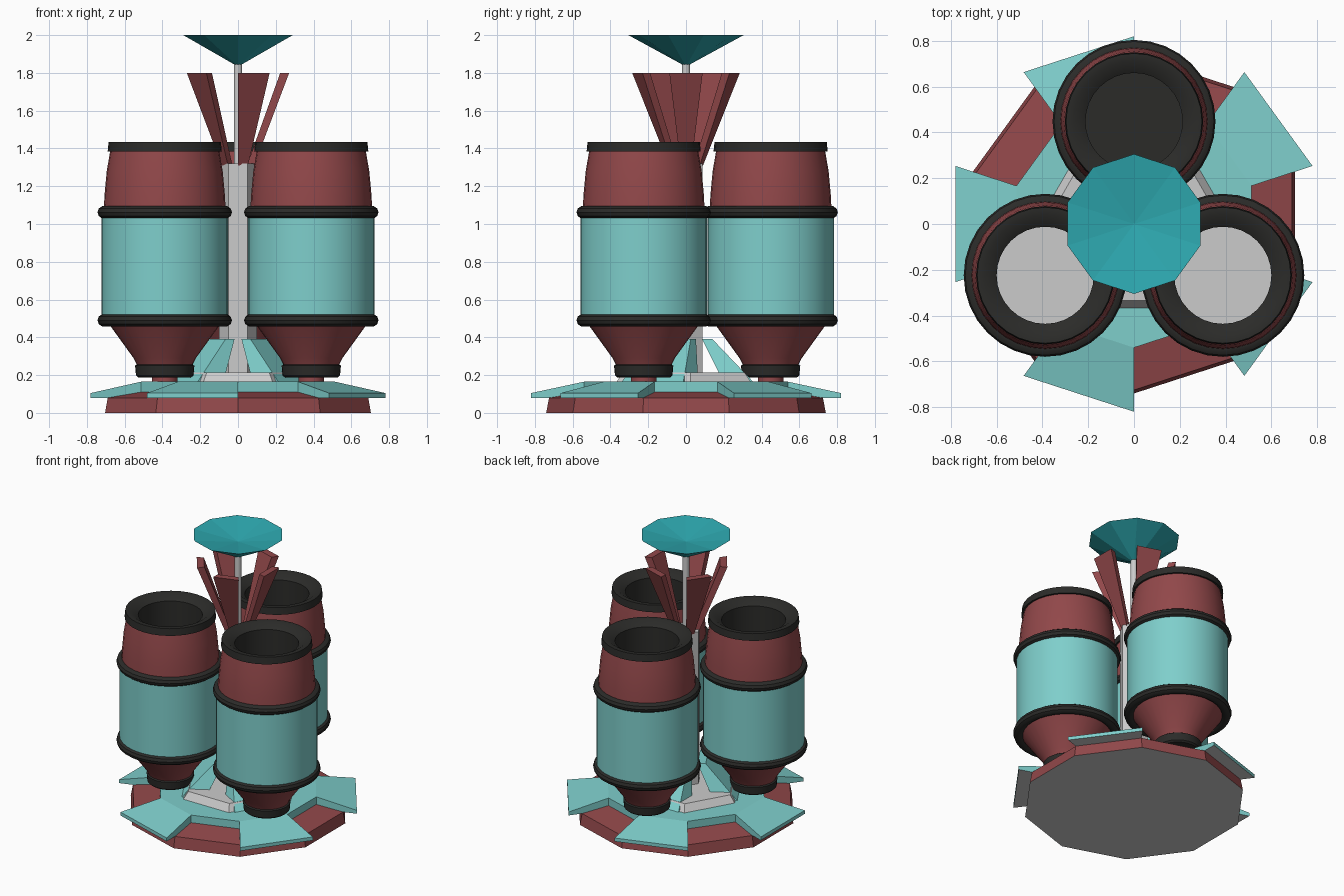
import bpy, bmesh
from math import sin, cos, radians, pi

if "Cube" in bpy.data.objects:
    bpy.data.objects.remove(bpy.data.objects["Cube"])


def material(name, rgb):
    m = bpy.data.materials.new(name)
    m.diffuse_color = (*rgb, 1)
    m.use_nodes = True
    m.node_tree.nodes["Principled BSDF"].inputs["Base Color"].default_value = m.diffuse_color
    return m


RED = material("dull_red", (0.285, 0.064, 0.068))
CYAN = material("pale_cyan", (0.21, 0.62, 0.60))
TEAL = material("deep_teal", (0.027, 0.40, 0.44))
BLACK = material("black_rubber", (0.024, 0.024, 0.022))


def polar(r, deg, z, side=0.0):
    """Point at distance r along an angle, shifted sideways by side."""
    a = radians(deg)
    return (r * cos(a) - side * sin(a), r * sin(a) + side * cos(a), z)


def loft(bm, rings, caps=True, closed=False):
    """Skin a list of equal-length point rings."""
    vs = [[bm.verts.new(p) for p in ring] for ring in rings]
    n = len(vs[0])
    pairs = list(zip(vs, vs[1:])) + ([(vs[-1], vs[0])] if closed else [])
    for a, b in pairs:
        for i in range(n):
            j = (i + 1) % n
            bm.faces.new((a[i], a[j], b[j], b[i]))
    if caps and not closed:
        bm.faces.new(vs[0])
        bm.faces.new(vs[-1])


def finish(name, bm, mat=None, smooth=False, grey_below=False):
    bmesh.ops.recalc_face_normals(bm, faces=bm.faces)
    me = bpy.data.meshes.new(name)
    if mat:
        me.materials.append(mat)
    if grey_below:  # undersides are left uncoloured
        me.materials.append(None)
        for f in bm.faces:
            f.normal_update()
            if f.normal.z < -0.9:
                f.material_index = 1
    bm.to_mesh(me)
    bm.free()
    ob = bpy.data.objects.new(name, me)
    bpy.context.collection.objects.link(ob)
    if smooth:
        bpy.ops.object.select_all(action='DESELECT')
        ob.select_set(True)
        bpy.context.view_layer.objects.active = ob
        bpy.ops.object.shade_smooth_by_angle(angle=radians(35))
    return ob


def lathe(name, profile, n, mat=None, at=(0, 0), start=-90, smooth=False, caps=True,
          closed=False, grey_below=False):
    bm = bmesh.new()
    rings = []
    for r, z in profile:
        pts = [polar(r, start + 360 * i / n, z) for i in range(n)]
        rings.append([(x + at[0], y + at[1], z) for x, y, z in pts])
    loft(bm, rings, caps, closed)
    return finish(name, bm, mat, smooth, grey_below)


def five_segments(name, profile, start, mat, grey_below=False):
    """Profile swept over every second side of a decagon."""
    bm = bmesh.new()
    for k in range(5):
        loft(bm, [[polar(r, a + 72 * k, z) for r, z in profile] for a in (start, start + 36)])
    return finish(name, bm, mat, grey_below=grey_below)


# Ten-sided base and deck with flared flaps
lathe("base", [(0.74, 0), (0.725, 0.08), (0.54, 0.11)], 10, RED, grey_below=True)
lathe("deck", [(0.54, 0.09), (0.54, 0.165)], 10, CYAN)
five_segments("deck_flaps", [(0.5, 0.08), (0.54, 0.165), (0.82, 0.105), (0.82, 0.08)],
              234, CYAN, grey_below=True)

# Grey six-sided foot and column
bm = bmesh.new()
loft(bm, [[polar(d, a, z, s) for a in (30, 150, 270) for s in (-w, w)]
          for d, w, z in ((0.37, 0.185, 0.16), (0.335, 0.165, 0.215))])
finish("column_foot", bm)
lathe("column", [(0.1, 0.2), (0.1, 1.32)], 6, start=0)
lathe("mast", [(0.022, 1.3), (0.022, 1.87)], 12, smooth=True)

# Sloped buttresses behind each canister
bm = bmesh.new()
for a in (90, 210, 330):
    loft(bm, [[polar(d, a, z, s) for d, s in ((o, -w), (o, w), (i, w), (i, -w))]
              for o, i, w, z in ((0.36, 0.2, 0.19, 0.16), (0.14, 0.085, 0.11, 0.39))])
finish("buttresses", bm, CYAN)

# Flared blades and dish on top
five_segments("top_blades", [(0.05, 1.31), (0.09, 1.31), (0.285, 1.8), (0.235, 1.8)], 270, RED)
lathe("dish", [(0.012, 1.84), (0.305, 2.0), (0.004, 1.95)], 10, TEAL)

# Three canisters
for label, a in (("back", 90), ("left", 210), ("right", 330)):
    c = polar(0.448, a, 0)[:2]

    def part(name, profile, mat, **kw):
        lathe(f"{label}_{name}", profile, 32, mat, at=c, smooth=True, **kw)

    part("stub", [(0.068, 0.15), (0.068, 0.21)], RED)
    part("nozzle_ring", [(0.14, 0.188), (0.152, 0.198), (0.157, 0.25), (0.145, 0.258)], BLACK)
    part("lower_cone", [(0.145, 0.25), (0.165, 0.29), (0.295, 0.47)], RED)
    part("drum", [(0.335, 0.49), (0.335, 1.06)], CYAN)
    part("upper_shell", [(0.323, 1.06), (0.319, 1.15), (0.307, 1.28), (0.287, 1.395)],
         RED, caps=False)
    part("mouth_ring", [(0.28, 1.385), (0.302, 1.385), (0.297, 1.435), (0.265, 1.435),
                        (0.212, 1.40), (0.212, 1.07), (0.235, 1.07)], BLACK, closed=True)
    part("mouth_floor", [(0.22, 1.07), (0.22, 1.08)], BLACK if label == "back" else None)
    for level, z in (("lower", 0.49), ("upper", 1.062)):
        part(f"{level}_band", [(0.32 + 0.036 * cos(t * pi / 5), z + 0.034 * sin(t * pi / 5))
                               for t in range(10)], BLACK, closed=True)
